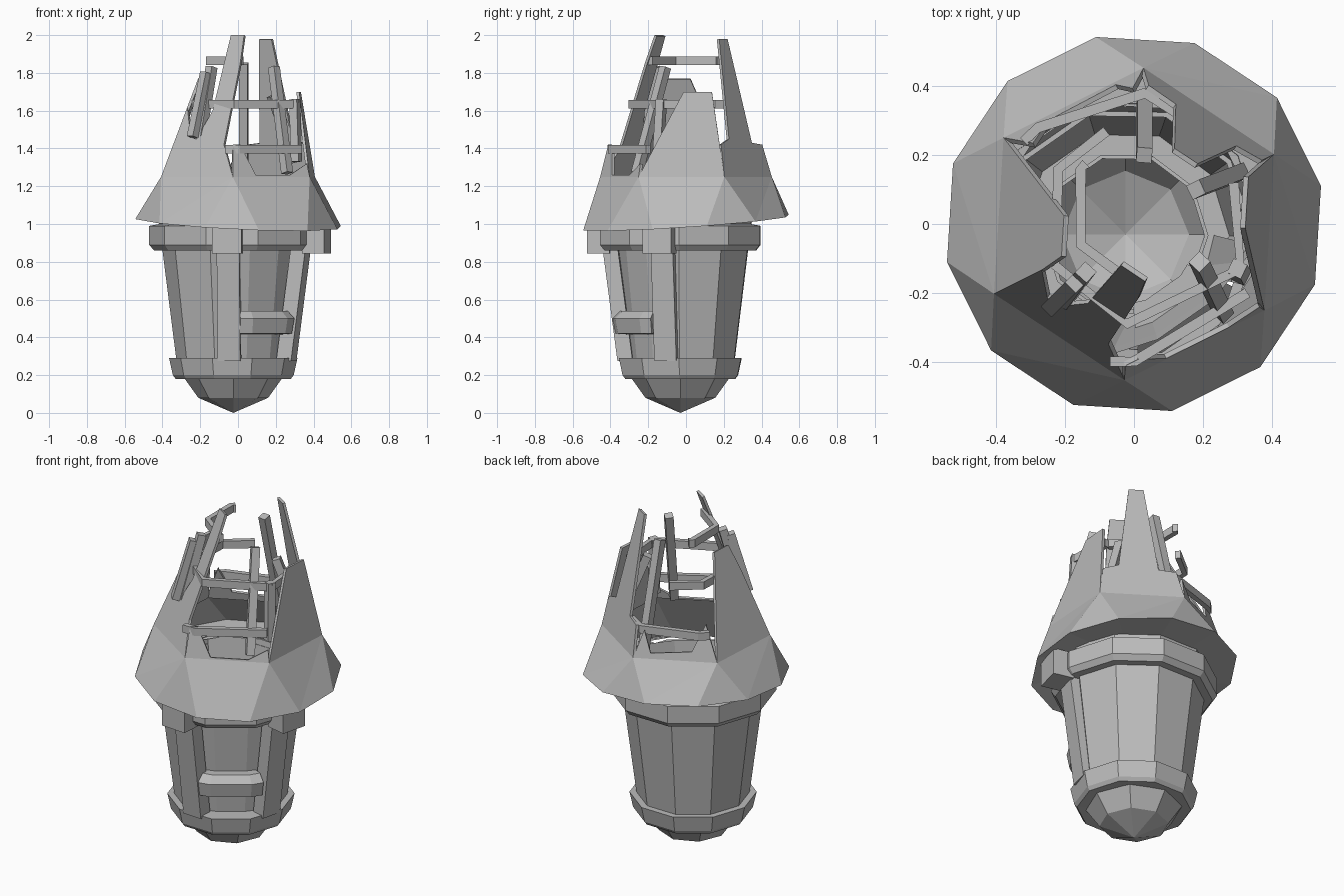
import bpy, bmesh
from math import sin, cos, radians
from mathutils import Vector, Matrix

if "Cube" in bpy.data.objects:
    bpy.data.objects.remove(bpy.data.objects["Cube"], do_unlink=True)

stone = bpy.data.materials.new("grey_stone")
stone.use_nodes = True
GREY = (0.5, 0.5, 0.5, 1)
stone.diffuse_color = GREY
stone.node_tree.nodes["Principled BSDF"].inputs["Base Color"].default_value = GREY

AXIS = Vector((-0.025, -0.03, 0))  # axis of the lower body
FACING = -55                       # direction of the niche, in degrees


def polar(r, deg, z, centre=AXIS):
    a = radians(deg)
    return centre + Vector((r * cos(a), r * sin(a), z))


def finish(name, bm, recalc=True):
    if recalc:
        bmesh.ops.recalc_face_normals(bm, faces=bm.faces)
    mesh = bpy.data.meshes.new(name)
    bm.to_mesh(mesh)
    bm.free()
    mesh.materials.append(stone)
    obj = bpy.data.objects.new(name, mesh)
    bpy.context.collection.objects.link(obj)
    return obj


def lathe(name, profile, angles, full=True, loop=False, shape=lambda deg: 1):
    """Sweep an (r, z) profile through the given angles."""
    bm = bmesh.new()
    cols = [[bm.verts.new(polar(r * shape(a), a, z)) for r, z in profile] for a in angles]
    n, m = len(cols), len(profile)
    for i in range(n if full else n - 1):
        a, b = cols[i], cols[(i + 1) % n]
        for j in range(m if loop else m - 1):
            k = (j + 1) % m
            bm.faces.new((a[j], b[j], b[k], a[k]))
    if not full:
        bm.faces.new(cols[0])
        bm.faces.new(cols[-1])
    bmesh.ops.remove_doubles(bm, verts=bm.verts, dist=0.0001)
    return finish(name, bm)


def beam(name, start, end, width, depth, outward=None):
    """Square bar between two points."""
    start, end = Vector(start), Vector(end)
    d = (end - start).normalized()
    out = Vector(outward) if outward else Vector((start.x, start.y, 0))
    side = d.cross(out).normalized()
    out = side.cross(d)
    rot = Matrix((side, out, d)).transposed().to_4x4()
    size = Matrix.Diagonal((width, depth, (end - start).length, 1))
    bm = bmesh.new()
    bmesh.ops.create_cube(bm, size=1, matrix=Matrix.Translation((start + end) / 2) @ rot @ size)
    return finish(name, bm)


def hoop(name, points, z, width=0.03, height=0.045):
    """Horizontal bent rail with mitred corners."""
    pts = [Vector((x, y, z)) for x, y in points]
    bm = bmesh.new()
    cols = []
    for i, p in enumerate(pts):
        d = (pts[min(i + 1, len(pts) - 1)] - pts[max(i - 1, 0)]).normalized()
        s = Vector((-d.y, d.x, 0)) * width / 2
        h = Vector((0, 0, height / 2))
        cols.append([bm.verts.new(p + v) for v in (s + h, s - h, -s - h, -s + h)])
    for a, b in zip(cols, cols[1:]):
        for j in range(4):
            k = (j + 1) % 4
            bm.faces.new((a[j], b[j], b[k], a[k]))
    bm.faces.new(cols[0])
    bm.faces.new(cols[-1])
    return finish(name, bm)


# Lower body: pointed foot, base band, tapered wall with niche, upper band
ten = [FACING + 18 + 36 * i for i in range(10)]
eight = [45 * i for i in range(8)]
lathe("foot", [(0, 0), (0.185, 0.08), (0.26, 0.185)], eight)
lathe("base_band", [(0.23, 0.183), (0.305, 0.18), (0.32, 0.2), (0.34, 0.29), (0.24, 0.29)], ten)


def niche(deg):
    return 0.8 if deg in (ten[0], ten[-1]) else 1


lathe("body_wall", [(0.295, 0.2), (0.3, 0.27), (0.38, 0.9), (0.4, 1.04)], ten, shape=niche)
lathe("upper_band", [(0.36, 0.86), (0.42, 0.86), (0.445, 0.89), (0.445, 0.99), (0.39, 1.0)], ten)
lathe("niche_sill", [(0.2, 0.41), (0.345, 0.42), (0.36, 0.5), (0.32, 0.54), (0.2, 0.54)],
      [FACING + d for d in (-29, -18, 18, 29)], full=False, loop=True)

# Two buttresses flanking the niche
for side, deg, head_r in (("left", FACING + 41, 0.455), ("right", FACING - 39, 0.43)):
    out = polar(1, deg, 0, Vector())
    beam(side + "_buttress", polar(0.29, deg, 0.28), polar(0.372, deg, 0.9), 0.12, 0.08, out)
    beam(side + "_buttress_head", polar(head_r, deg, 0.845), polar(head_r, deg, 1.0), 0.155, 0.12, out)

# Roof skirt: twelve-sided rim folding into a six-sided knee
ORIGIN = Vector()
KNEE = 1.25


def roof_point(k, u, z, slope):
    r = 0.455 - slope * (z - KNEE)
    a, b = (polar(r, 26.5 + 60 * i, z, ORIGIN) for i in (k, k + 1))
    return a.lerp(b, u)


bm = bmesh.new()
rim, lip = [], []
for i in range(12):
    deg = 11.5 + 30 * i
    z = 1.008 - 0.045 * cos(radians(deg - FACING))
    rim.append(bm.verts.new(polar(0.555, deg, z, ORIGIN)))
    lip.append(bm.verts.new(polar(0.385, deg, 1.035)))
knee = [bm.verts.new(roof_point(k, 0, KNEE, 0)) for k in range(6)]
for k in range(6):
    a, b, c = rim[2 * k], rim[2 * k + 1], rim[(2 * k + 2) % 12]
    nxt = knee[(k + 1) % 6]
    bm.faces.new((a, b, knee[k]))
    bm.faces.new((b, c, nxt))
    bm.faces.new((b, nxt, knee[k]))
for i in range(12):
    j = (i + 1) % 12
    bm.faces.new((rim[j], rim[i], lip[i], lip[j]))
finish("roof_skirt", bm, recalc=False)

# Broken roof panels: (slope, outline of side fraction and height)
panels = [
    ("back_left_spike", 0.23, [(0.95, 1.42), (0.72, 1.43), (0.58, 1.98), (0.3, 1.98), (0.2, 1.45), (0, 1.42)]),
    ("back_panel", 0.3, [(0.9, 1.45), (0.7, 1.3), (0.2, 1.28), (0.08, 1.4)]),
    ("right_panel", 0.42, [(1, 1.62), (0.95, 1.77), (0.45, 1.77)]),
    ("front_spike", 0.42, [(0.84, 1.42), (1.14, 1.85), (1.35, 2.0), (0.75, 2.0), (0.55, 1.6), (0.36, 1.45),
                           (0.25, 1.46), (0, 1.62)]),
    ("front_panel", 0.25, [(1, 1.32), (0.75, 1.26), (0.3, 1.26), (0.1, 1.42), (0, 1.42)]),
    ("left_panel", 0.18, [(0.92, 1.7), (0.52, 1.7)]),
]
for k, (name, slope, outline) in enumerate(panels):
    bm = bmesh.new()
    pts = [(0, KNEE), (1, KNEE)] + outline
    bm.faces.new([bm.verts.new(roof_point(k, u, z, slope)) for u, z in pts])
    obj = finish(name, bm, recalc=False)
    mod = obj.modifiers.new("thickness", "SOLIDIFY")
    mod.thickness = 0.015
    mod.offset = -1

# Bent rails left exposed by the broken roof
hoop("top_rail", [(-0.14, 0.175), (-0.155, 0.16), (-0.155, -0.06), (0.02, -0.19)], 1.865)
hoop("middle_rail", [(-0.08, 0.27), (-0.22, 0.16), (-0.23, -0.12), (-0.02, -0.29), (0.31, -0.13), (0.29, 0.12)], 1.635)
hoop("low_front_rail", [(-0.07, -0.4), (0.0, -0.4), (0.33, -0.2)], 1.395)
hoop("low_back_rail", [(-0.32, 0.24), (-0.28, 0.28), (0.03, 0.38), (0.13, 0.32)], 1.395)

# Leaning rafters
rafters = [
    ((0.03, 0.35, 1.27), (0.03, 0.2, 1.85)),
    ((0.31, 0.15, 1.33), (0.18, 0.1, 1.68)),
    ((0.26, -0.26, 1.27), (0.19, -0.11, 1.83)),
    ((0.31, -0.15, 1.33), (0.3, -0.13, 1.66)),
    ((-0.2, -0.22, 1.46), (-0.14, -0.14, 1.83)),
    ((-0.24, -0.24, 1.46), (-0.17, -0.17, 1.8)),
]
for i, (low, high) in enumerate(rafters):
    beam("rafter_%d" % (i + 1), low, high, 0.045, 0.045)
